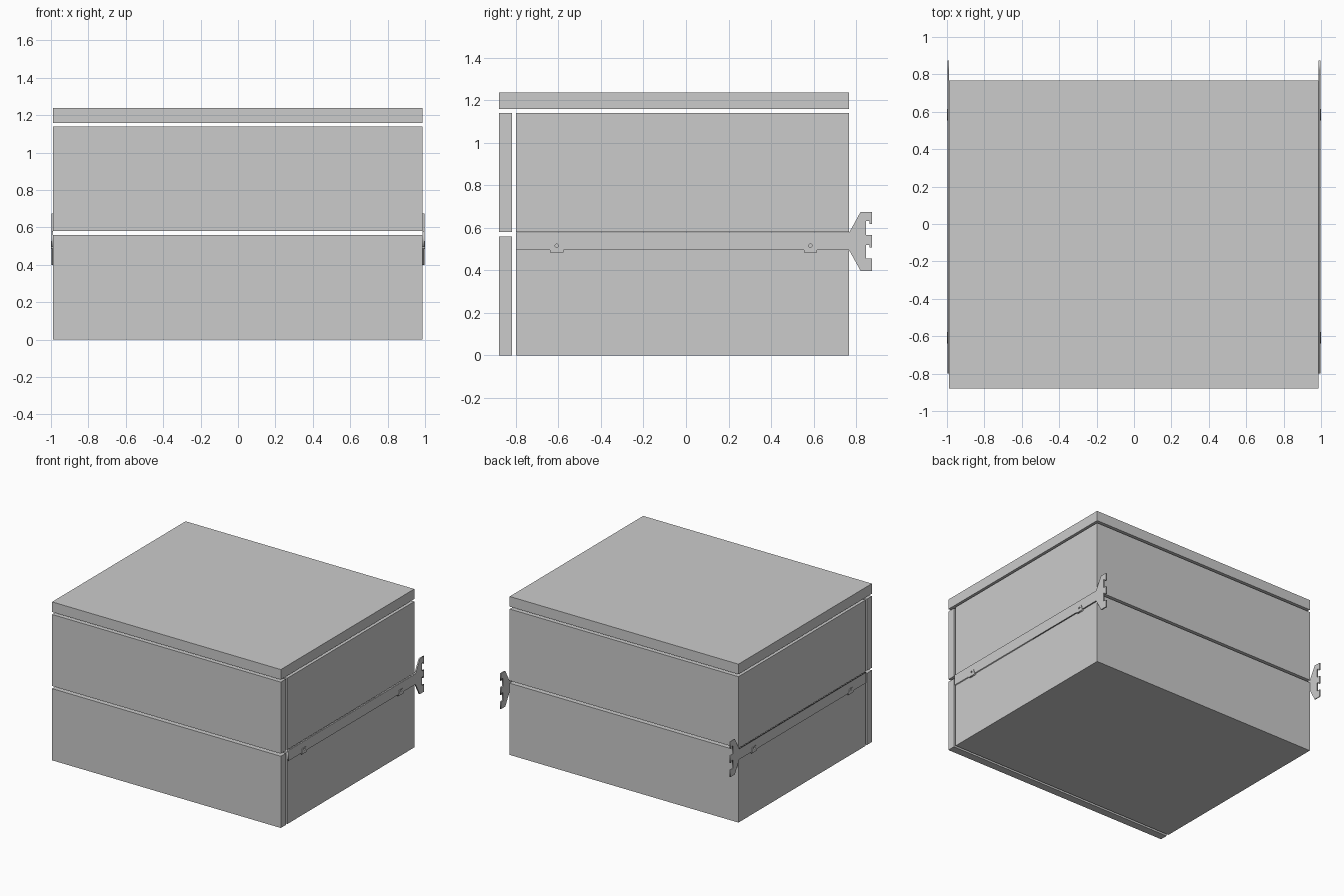
import bpy
import math

if "Cube" in bpy.data.objects:
    bpy.data.objects.remove(bpy.data.objects["Cube"])

X0, X1 = -0.99, 0.986      # cabinet sides
Y_FRONT, Y_BACK = -0.88, 0.767


def box(name, y0, y1, z0, z1):
    bpy.ops.mesh.primitive_cube_add(size=1, location=((X0 + X1) / 2, (y0 + y1) / 2, (z0 + z1) / 2))
    ob = bpy.context.object
    ob.name = name
    ob.scale = (X1 - X0, y1 - y0, z1 - z0)
    return ob


def circle(y, z, r, n=12):
    return [(y + r * math.cos(i * math.tau / n), z + r * math.sin(i * math.tau / n)) for i in range(n)]


def plate(name, loops, xa, xb):
    """Flat sheet in the YZ plane; loops after the outline are holes."""
    cu = bpy.data.curves.new(name, 'CURVE')
    cu.dimensions = '2D'
    cu.fill_mode = 'BOTH'
    cu.extrude = abs(xb - xa) / 2
    for pts in loops:
        sp = cu.splines.new('POLY')
        sp.points.add(len(pts) - 1)
        for p, (y, z) in zip(sp.points, pts):
            p.co = (y, z, 0, 1)
        sp.use_cyclic_u = True
    ob = bpy.data.objects.new(name, cu)
    bpy.context.collection.objects.link(ob)
    ob.location.x = (xa + xb) / 2
    ob.rotation_euler = (math.pi / 2, 0, math.pi / 2)
    bpy.ops.object.select_all(action='DESELECT')
    ob.select_set(True)
    bpy.context.view_layer.objects.active = ob
    bpy.ops.object.convert(target='MESH')


# Cabinet top, drawer fronts and drawer bodies with open gaps between them
box("cabinet_top", Y_FRONT, Y_BACK, 1.158, 1.237)
for label, z0, z1 in (("lower", 0.0, 0.56), ("upper", 0.58, 1.139)):
    box(label + "_drawer_front", Y_FRONT, -0.819, z0, z1)
    box(label + "_drawer_body", -0.80, Y_BACK, z0, z1)

# Bracket outline: long arm, flared back end and three hooks
outline = [(-0.80, 0.495), (0.767, 0.495), (0.821, 0.398)]
for z0, z1 in ((0.398, 0.455), (0.508, 0.567), (0.619, 0.675)):
    outline += [(0.875, z0)] if z0 < 0.4 else [(0.847, z0 + 0.012), (0.862, z0 + 0.012), (0.862, z0), (0.875, z0)]
    outline += [(0.875, z1)]
    outline += [(0.847, z1)] if z1 < 0.6 else [(0.821, z1)]
outline += [(0.767, 0.577), (-0.80, 0.577)]

# Screw tabs hanging slightly below the arm
tab_centres = (-0.608, 0.585)
holes = [circle(y, 0.516, 0.008) for y in tab_centres]

for side, inner, middle, outer in (("left", X0, -0.997, -1.0), ("right", X1, 0.996, 1.0)):
    plate(side + "_bracket", [outline] + holes, inner, middle)
    for i, y in enumerate(tab_centres):
        tab = [(y - 0.031, 0.485), (y + 0.031, 0.485), (y + 0.031, 0.496),
               (y + 0.022, 0.528), (y - 0.022, 0.528), (y - 0.031, 0.496)]
        plate(f"{side}_bracket_tab_{i + 1}", [tab, holes[i]], inner, outer)
